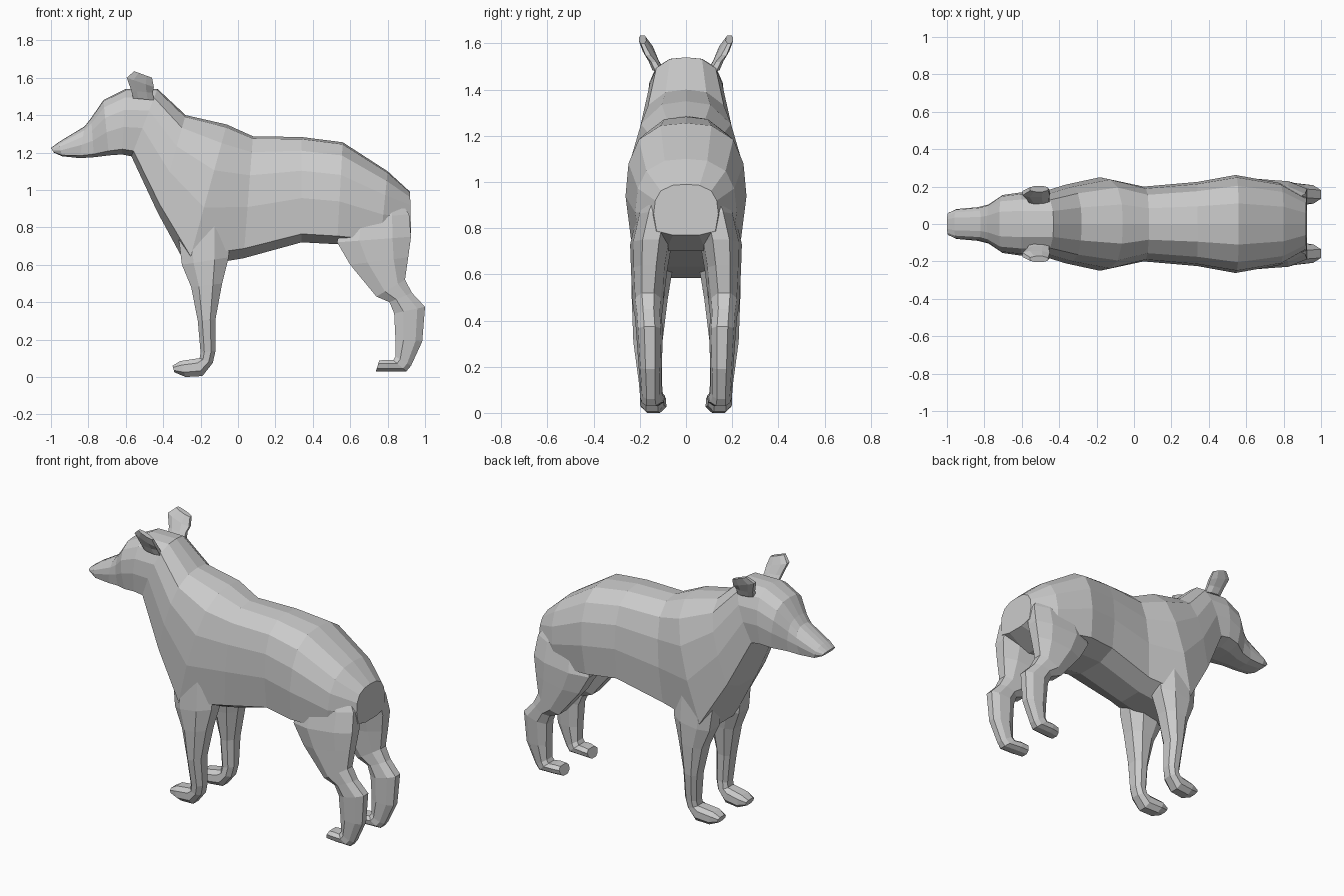
import bpy, bmesh

# half cross-sections: (fraction from first edge to second edge, fraction of half width)
TORSO = [(0, 0), (.02, .42), (.13, .78), (.32, .95), (.58, 1), (.92, .91), (1, .4)]
LIMB = [(0, .55), (.25, .97), (.7, 1), (1, .5)]
HIND = [(0, .6), (.3, 1), (.75, .85), (1, .4)]


def loft(name, half, rings, side=1):
    """Rings are (x1, z1, x2, z2, y centre, half width)."""
    section = half + [(t, -w) for t, w in reversed(half) if w]
    bm = bmesh.new()
    loops = [[bm.verts.new((x1 + (x2 - x1) * t, side * (yc + w * hw), z1 + (z2 - z1) * t))
              for t, w in section] for x1, z1, x2, z2, yc, hw in rings]
    n = len(section)
    for a, b in zip(loops, loops[1:]):
        for i in range(n):
            j = (i + 1) % n
            bm.faces.new((a[i], a[j], b[j], b[i]))
    bm.faces.new(loops[0])
    bm.faces.new(loops[-1])
    bmesh.ops.recalc_face_normals(bm, faces=bm.faces)
    mesh = bpy.data.meshes.new(name)
    bm.to_mesh(mesh)
    bm.free()
    obj = bpy.data.objects.new(name, mesh)
    bpy.context.collection.objects.link(obj)
    return obj


# head, neck and torso, from nose to rump
body = loft("body", TORSO, [
    (-1.0, 1.225, -.985, 1.20, 0, .06),
    (-.96, 1.255, -.94, 1.18, 0, .08),
    (-.82, 1.34, -.845, 1.17, 0, .09),
    (-.785, 1.385, -.77, 1.175, 0, .105),
    (-.72, 1.48, -.69, 1.185, 0, .155),
    (-.60, 1.54, -.62, 1.19, 0, .168),
    (-.43, 1.54, -.57, 1.18, 0, .165),
    (-.28, 1.40, -.43, .88, 0, .21),
    (-.06, 1.35, -.27, .585, 0, .25),
    (.08, 1.287, .03, .635, 0, .2),
    (.34, 1.283, .34, .72, 0, .225),
    (.56, 1.255, .53, .71, 0, .262),
    (.80, 1.10, .76, .70, 0, .22),
    (.92, .99, .925, .77, 0, .14)])

FRONT_LEG = [
    (-.33, .85, -.04, .85, .14, .08),
    (-.30, .60, -.05, .64, .147, .09),
    (-.25, .48, -.085, .50, .157, .078),
    (-.215, .30, -.12, .31, .165, .063),
    (-.20, .13, -.12, .14, .155, .05),
    (-.205, .10, -.135, .075, .15, .05),
    (-.225, .098, -.19, .005, .147, .052),
    (-.31, .085, -.28, 0, .14, .055),
    (-.35, .06, -.34, .025, .14, .04)]

HIND_LEG = [
    (.62, .99, .86, .95, .11, .06),
    (.55, .84, .915, .87, .125, .09),
    (.53, .72, .925, .75, .152, .09),
    (.60, .60, .91, .64, .16, .078),
    (.74, .43, .893, .52, .165, .065),
    (.81, .40, .93, .45, .163, .058),
    (.835, .34, 1.0, .375, .158, .058),
    (.842, .20, .985, .19, .155, .05),
    (.842, .11, .925, .06, .152, .045),
    (.83, .09, .90, .03, .15, .05),
    (.79, .092, .80, .03, .145, .055),
    (.755, .088, .737, .03, .14, .05)]

EAR = [
    (-.56, 1.49, -.45, 1.48, .12, .025),
    (-.57, 1.53, -.455, 1.52, .14, .022),
    (-.595, 1.60, -.45, 1.55, .165, .022),
    (-.555, 1.635, -.46, 1.60, .188, .016)]

# merge mirrored legs into the torso as one skin
for side in (1, -1):
    for name, half, rings in (("front_leg", LIMB, FRONT_LEG), ("hind_leg", HIND, HIND_LEG)):
        leg = loft(name, half, rings, side)
        mod = body.modifiers.new(name, 'BOOLEAN')
        mod.operation, mod.solver, mod.object = 'UNION', 'EXACT', leg
        bpy.context.view_layer.objects.active = body
        bpy.ops.object.modifier_apply(modifier=mod.name)
        bpy.data.objects.remove(leg)
    # ears
    loft("ear", LIMB, EAR, side)
